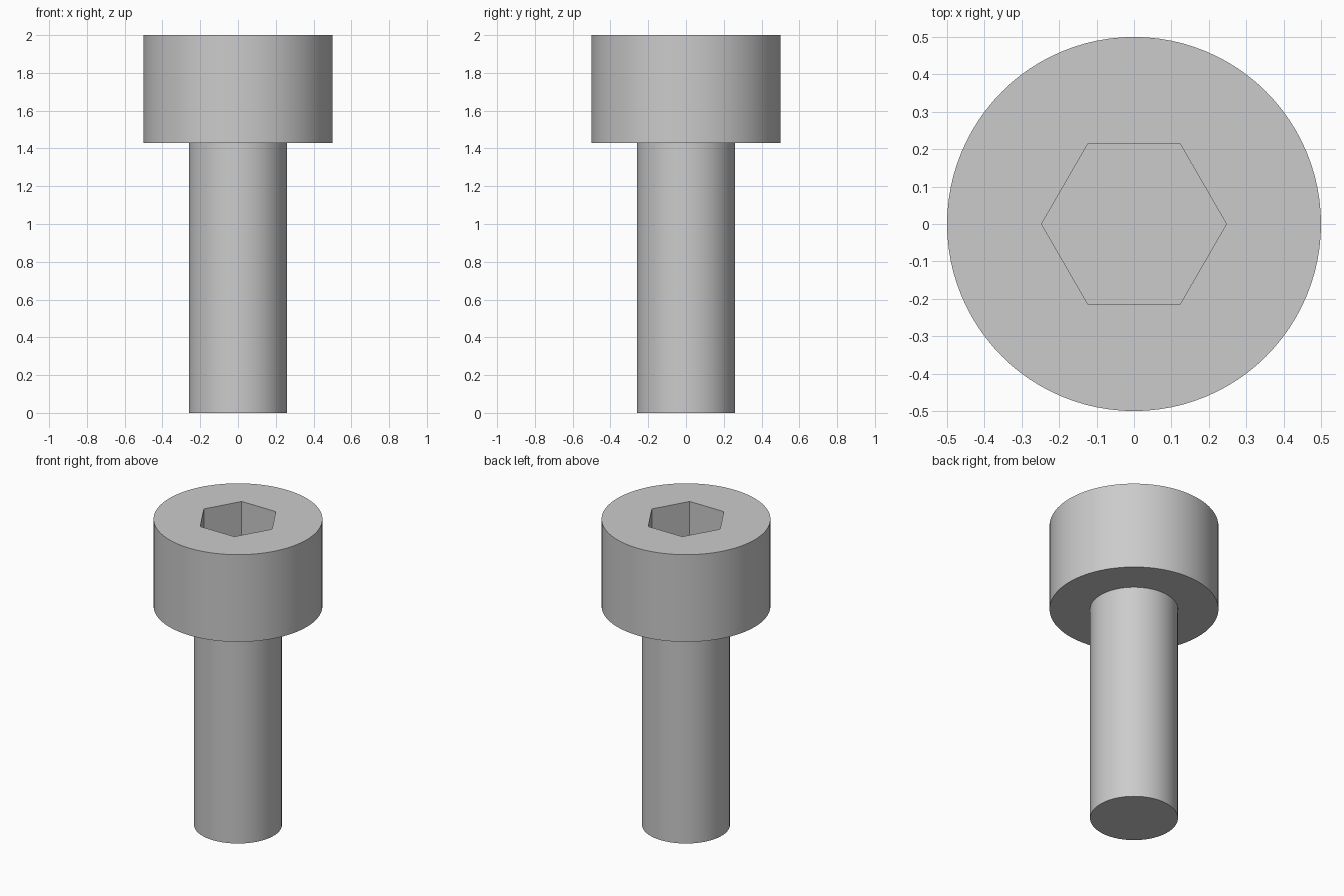
import bpy
import bmesh
from math import sin, cos, tau, pi, radians

SEGMENTS = 96
SHANK_R, HEAD_R, SOCKET_R = 0.26, 0.5, 0.247
HEAD_Z, TOP_Z, SOCKET_Z = 1.43, 2.0, 1.7

cube = bpy.data.objects.get("Cube")
if cube:
    bpy.data.objects.remove(cube, do_unlink=True)

steel = bpy.data.materials.new("grey_steel")
steel.use_nodes = True
colour = (0.6, 0.6, 0.6, 1.0)
steel.diffuse_color = colour
steel.node_tree.nodes["Principled BSDF"].inputs["Base Color"].default_value = colour


def circle(radius):
    return lambda angle: radius


def hexagon(radius):
    # Polar outline with corners on the x axis
    return lambda angle: radius * cos(pi / 6) / cos(angle % (pi / 3) - pi / 6)


def loft(name, sections, cap_start=False, cap_end=False):
    """Skin a list of (outline, height) sections into one object."""
    bm = bmesh.new()
    rings = []
    for outline, z in sections:
        ring = []
        for i in range(SEGMENTS):
            a = tau * i / SEGMENTS
            r = outline(a + 1e-9)
            ring.append(bm.verts.new((r * cos(a), r * sin(a), z)))
        rings.append(ring)
    for low, high in zip(rings, rings[1:]):
        for i in range(SEGMENTS):
            j = (i + 1) % SEGMENTS
            bm.faces.new((low[i], low[j], high[j], high[i]))
    if cap_start:
        bm.faces.new(rings[0][::-1])
    if cap_end:
        bm.faces.new(rings[-1])
    mesh = bpy.data.meshes.new(name)
    bm.to_mesh(mesh)
    bm.free()
    mesh.materials.append(steel)
    obj = bpy.data.objects.new(name, mesh)
    bpy.context.collection.objects.link(obj)
    bpy.ops.object.select_all(action='DESELECT')
    obj.select_set(True)
    bpy.context.view_layer.objects.active = obj
    bpy.ops.object.shade_smooth_by_angle(angle=radians(30))
    return obj


# Plain shank, closed at the tip
loft("shank", [(circle(SHANK_R), 0), (circle(SHANK_R), HEAD_Z)], cap_start=True)

# Head: underside, side wall, top rim, then down into the hex socket
loft("head", [
    (circle(SHANK_R), HEAD_Z),
    (circle(HEAD_R), HEAD_Z),
    (circle(HEAD_R), TOP_Z),
    (hexagon(SOCKET_R), TOP_Z),
    (hexagon(SOCKET_R), SOCKET_Z),
], cap_end=True)
